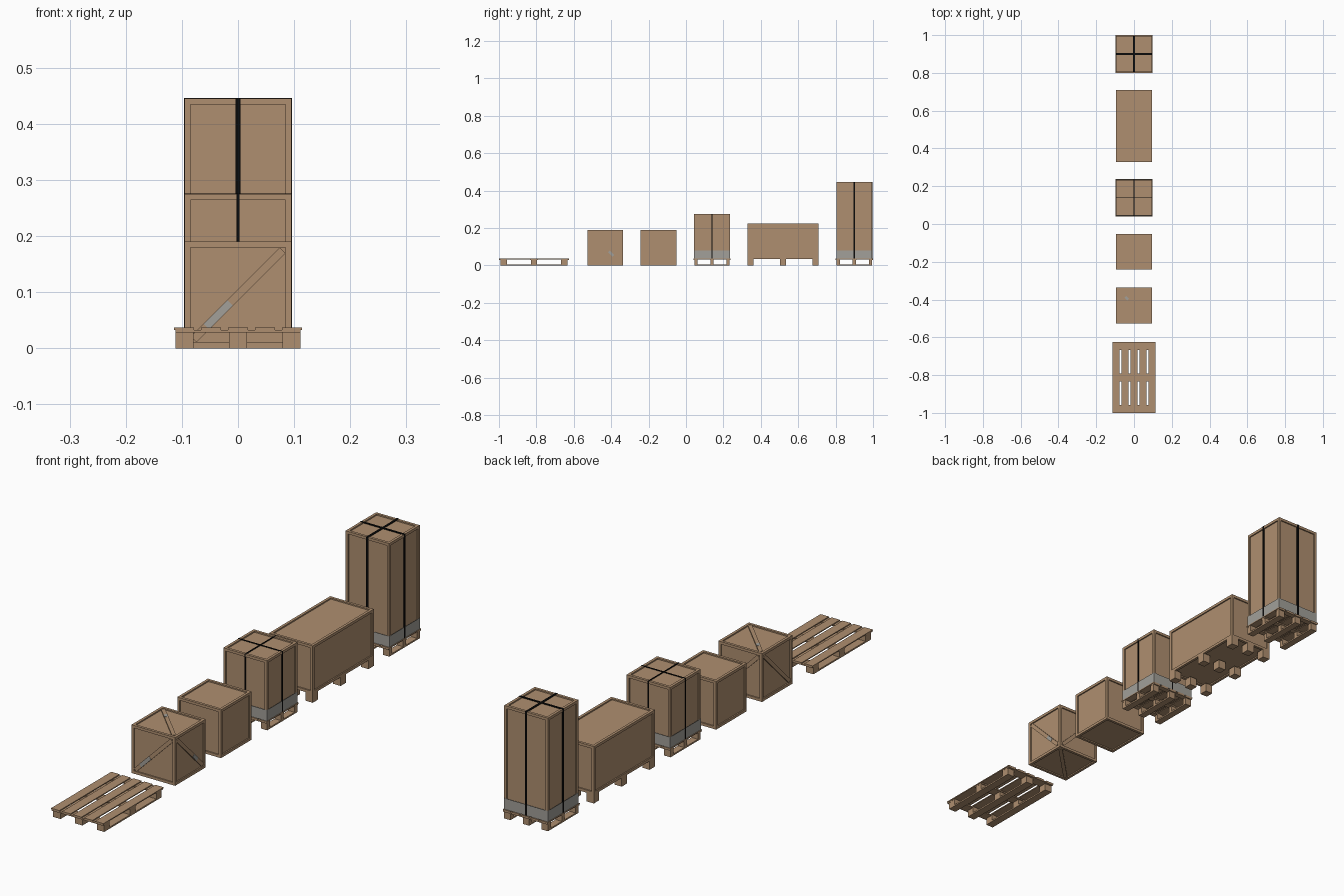
import bpy, bmesh
from math import radians, atan2, hypot
from mathutils import Matrix, Vector

cube = bpy.data.objects.get("Cube")
if cube:
    bpy.data.objects.remove(cube)


def material(name, rgb):
    m = bpy.data.materials.new(name)
    m.use_nodes = True
    m.diffuse_color = (*rgb, 1)
    m.node_tree.nodes["Principled BSDF"].inputs["Base Color"].default_value = (*rgb, 1)
    return m


WOOD = material("wood", (0.43, 0.275, 0.16))
FILM = material("grey film", (0.36, 0.35, 0.32))
BLACK = material("black strap", (0.003, 0.003, 0.003))


def finish(name, bm, mat):
    mesh = bpy.data.meshes.new(name)
    bm.to_mesh(mesh)
    bm.free()
    mesh.materials.append(mat)
    ob = bpy.data.objects.new(name, mesh)
    bpy.context.collection.objects.link(ob)
    return ob


def add_box(bm, center, size, rot=Matrix()):
    m = Matrix.Translation(center) @ rot @ Matrix.Diagonal((*size, 1))
    return bmesh.ops.create_cube(bm, size=1, matrix=m)["verts"]


def boxes(name, parts, mat=WOOD):
    bm = bmesh.new()
    for center, size in parts:
        add_box(bm, center, size)
    return finish(name, bm, mat)


SLAT_TOP = 0.037


def pallet(name, cy, width, length):
    """Three runners, nine blocks, three cross boards and five slats."""
    sx, sy = width / 0.228, length / 0.375
    xs = [i * 0.095 * sx for i in (-1, 0, 1)]
    ys = [cy + i * 0.162 * sy for i in (-1, 0, 1)]
    boxes(name + "_runners", [((x, cy, 0.003), (0.032 * sx, length - 0.018 * sy, 0.006)) for x in xs])
    boxes(name + "_blocks", [((x, y, 0.017), (0.032 * sx, 0.033 * sy, 0.022)) for x in xs for y in ys])
    boxes(name + "_cross_boards", [((0, cy + i * 0.167 * sy, 0.0305), (width * 0.98, 0.041 * sy, 0.005))
                                   for i in (-1, 0, 1)])
    boxes(name + "_slats", [((i * 0.048 * sx, cy, 0.035), (0.036 * sx, length, 0.004))
                            for i in range(-2, 3)])


HALF = 0.095     # half width of every crate
FRAME = 0.015    # width of the frame boards
DEPTH = 0.005    # depth of the sunken panels


def crate(name, cy, length, z0, z1):
    """Box with a sunken panel on every side."""
    bm = bmesh.new()
    add_box(bm, (0, cy, (z0 + z1) / 2), (2 * HALF, length, z1 - z0))
    panels = bm.faces[:]
    bmesh.ops.inset_individual(bm, faces=panels, thickness=FRAME)
    for f in panels:
        ring = bmesh.ops.extrude_discrete_faces(bm, faces=[f])["faces"][0]
        bmesh.ops.translate(bm, verts=ring.verts[:], vec=-ring.normal * DEPTH)
    return finish(name, bm, WOOD)


def straps(name, cy, length, z0, z1, width):
    """Two crossing straps over the top and down the four sides."""
    t = 0.002
    zc, h = (z0 + z1) / 2, z1 - z0
    parts = [((0, cy, z1), (2 * HALF + t, width, t)), ((0, cy, z1), (width, length + t, t))]
    for s in (-1, 1):
        parts.append(((s * HALF, cy, zc), (t, width, h)))
        parts.append(((0, cy + s * length / 2, zc), (width, t, h)))
    boxes(name, parts, BLACK)


def film(name, cy, length, z0, z1):
    """Thin wrap around the foot of a crate."""
    t = 0.0012
    zc, h = (z0 + z1) / 2, z1 - z0
    parts = []
    for s in (-1, 1):
        parts.append(((s * HALF, cy, zc), (t, length + t, h)))
        parts.append(((0, cy + s * length / 2, zc), (2 * HALF + t, t, h)))
    boxes(name, parts, FILM)


def braces(cy, size):
    """A diagonal board in each panel of the braced crate."""
    half = size / 2
    mid = Vector((0, cy, half))
    X, Y, Z = Vector((1, 0, 0)), Vector((0, 1, 0)), Vector((0, 0, 1))
    # outward direction and the direction the board climbs
    sides = {"front": (-Y, X + Z), "back": (Y, Z - X), "left": (X, Z - Y),
             "right": (-X, Z + Y), "top": (Z, Y - X), "bottom": (-Z, X + Y)}
    for side, (out, along) in sides.items():
        a = along.normalized()
        b = out.cross(a)
        rot = Matrix((a, b, out)).transposed().to_4x4()
        bm = bmesh.new()
        add_box(bm, mid + out * (half - DEPTH / 2 - 0.0003),
                (hypot(1, 1) * (size - 2 * FRAME) - 0.002, FRAME, DEPTH), rot)
        finish(side + "_brace", bm, WOOD)
        # worn grey plate on part of the board
        if side in ("front", "left", "top"):
            shift, span = {"front": (-0.05, 0.06), "left": (-0.045, 0.035), "top": (0.055, 0.02)}[side]
            bm = bmesh.new()
            add_box(bm, mid + out * half + a * shift, (span, FRAME * 0.9, 0.001), rot)
            finish(side + "_worn_patch", bm, FILM)


# Empty pallet
pallet("empty_pallet", -0.8125, 0.228, 0.375)

# Braced crate and plain crate
SIDE = 0.19
crate("braced_crate", -0.432, SIDE, 0, SIDE)
braces(-0.432, SIDE)
crate("plain_crate", -0.147, SIDE, 0, SIDE)

# Strapped crates on pallets
for name, cy, foot, top, strap in (("short", 0.139, 0.197, 0.275, 0.005),
                                   ("tall", 0.9, 0.2, 0.445, 0.009)):
    pallet(name + "_pallet", cy, 0.196, foot)
    crate(name + "_crate", cy, SIDE, SLAT_TOP, top)
    film(name + "_film", cy, SIDE, SLAT_TOP, 0.08)
    straps(name + "_straps", cy, SIDE, SLAT_TOP, top, strap)

# Long crate on feet
crate("long_crate", 0.519, 0.38, 0.034, 0.224)
boxes("long_crate_feet", [((i * 0.079, 0.519 + j * 0.1735, 0.0175), (0.032, 0.033, 0.035))
                          for i in (-1, 0, 1) for j in (-1, 0, 1)])
